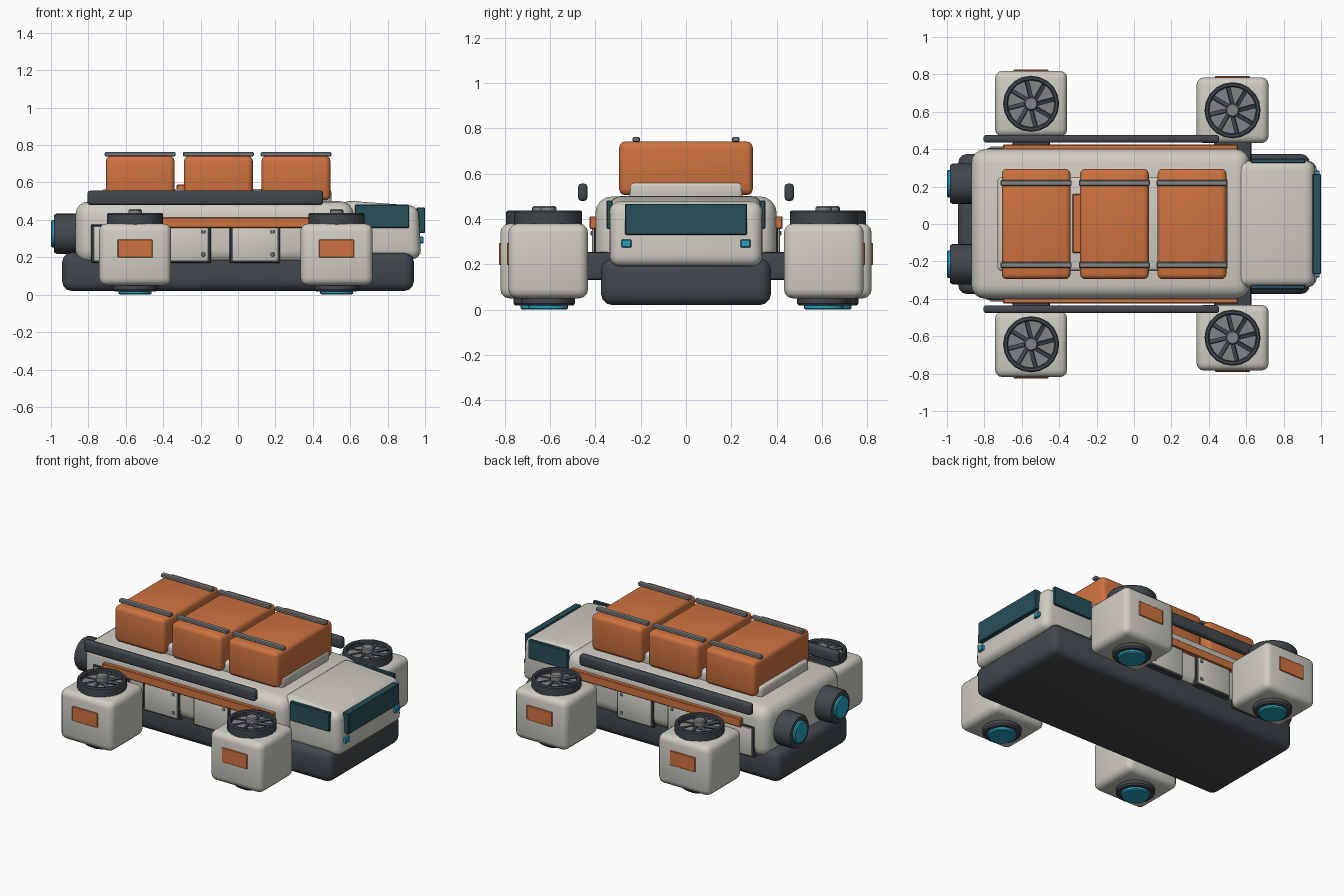
import bpy, bmesh, math
from mathutils import Matrix, Vector

if "Cube" in bpy.data.objects:
    bpy.data.objects.remove(bpy.data.objects["Cube"])


def material(name, rgb):
    m = bpy.data.materials.new(name)
    m.diffuse_color = (*rgb, 1)
    m.use_nodes = True
    m.node_tree.nodes["Principled BSDF"].inputs["Base Color"].default_value = m.diffuse_color
    return m


LIGHT = material("light_shell", (0.63, 0.61, 0.55))
DARK = material("dark_metal", (0.055, 0.063, 0.073))
GREY = material("mid_grey", (0.22, 0.23, 0.24))
ORANGE = material("orange_paint", (0.62, 0.17, 0.05))
GLASS = material("tinted_glass", (0.02, 0.08, 0.10))
CYAN = material("cyan_light", (0.02, 0.36, 0.52))


def finish(bm, name, mat, bevel=0, segments=3):
    if bevel:
        bmesh.ops.bevel(bm, geom=bm.edges[:], offset=bevel, segments=segments,
                        profile=0.5, affect='EDGES', clamp_overlap=True)
    bmesh.ops.recalc_face_normals(bm, faces=bm.faces[:])
    me = bpy.data.meshes.new(name)
    bm.to_mesh(me)
    bm.free()
    ob = bpy.data.objects.new(name, me)
    bpy.context.collection.objects.link(ob)
    me.materials.append(mat)
    bpy.ops.object.select_all(action='DESELECT')
    bpy.context.view_layer.objects.active = ob
    ob.select_set(True)
    bpy.ops.object.shade_smooth_by_angle(angle=math.radians(35))
    return ob


def box(name, mat, x, y, z, bevel=0, segments=3):
    """Box from (min, max) ranges."""
    bm = bmesh.new()
    bmesh.ops.create_cube(bm, size=1)
    for v in bm.verts:
        v.co = [(r[0] + r[1]) / 2 + c * (r[1] - r[0]) for c, r in zip(v.co, (x, y, z))]
    return finish(bm, name, mat, bevel, segments)


def lathe(name, mat, profile, centre, axis='Z', sides=24):
    """Revolve (radius, height) points about an axis through centre."""
    bm = bmesh.new()
    vs = [bm.verts.new((r, 0, h)) for r, h in profile]
    es = [bm.edges.new(p) for p in zip(vs, vs[1:])]
    bmesh.ops.spin(bm, geom=vs + es, cent=(0, 0, 0), axis=(0, 0, 1),
                   angle=math.tau, steps=sides, use_merge=True)
    bmesh.ops.remove_doubles(bm, verts=bm.verts[:], dist=1e-5)
    if axis == '-X':
        bm.transform(Matrix.Rotation(-math.pi / 2, 4, 'Y'))
    bm.transform(Matrix.Translation(centre))
    return finish(bm, name, mat)


def mirrored(s, a, b):
    return tuple(sorted((s * a, s * b)))


# Hull and main body
box("lower_hull", DARK, (-0.94, 0.94), (-0.375, 0.375), (0.02, 0.225), 0.05)
box("main_body", LIGHT, (-0.87, 0.62), (-0.40, 0.40), (0.165, 0.5), 0.075, 4)
box("cargo_deck", LIGHT, (-0.73, 0.5), (-0.25, 0.25), (0.48, 0.565), 0.02)

# Cabin with sloping roof and nose
bm = bmesh.new()
outline = [(0.55, 0.19), (0.98, 0.19), (0.965, 0.475), (0.55, 0.505)]
face = bm.faces.new([bm.verts.new((x, -0.338, z)) for x, z in outline])
ext = bmesh.ops.extrude_face_region(bm, geom=[face])
bmesh.ops.translate(bm, vec=(0, 0.676, 0),
                    verts=[v for v in ext['geom'] if isinstance(v, bmesh.types.BMVert)])
finish(bm, "cabin", LIGHT, 0.05, 4)
box("windshield", GLASS, (0.955, 1.0), (-0.268, 0.268), (0.33, 0.467), 0.004, 1)

# Cargo crates with straps
for i, x in enumerate((-0.523, -0.105, 0.31)):
    box(f"cargo_crate_{i}", ORANGE, (x - 0.184, x + 0.184), (-0.295, 0.295), (0.505, 0.742), 0.028)
    for s in (-1, 1):
        box(f"crate_strap_{i}", GREY, (x - 0.19, x + 0.19), mirrored(s, 0.203, 0.236),
            (0.74, 0.762), 0.005, 1)
box("deck_marker", ORANGE, (-0.328, -0.285), (-0.155, 0.16), (0.56, 0.588), 0.004, 1)


def lift_pod(s, x, y):
    """Ducted fan pod centred at x, y."""
    box("pod_arm", DARK, (x - 0.1, x + 0.1), mirrored(s, 0.3, y - 0.1), (0.13, 0.255), 0.015, 2)
    c = s * y
    box("pod_shell", LIGHT, (x - 0.193, x + 0.193), (c - 0.176, c + 0.176), (0.05, 0.38), 0.04)
    box("pod_panel", ORANGE, (x - 0.093, x + 0.093), mirrored(s, y + 0.16, y + 0.182),
        (0.198, 0.295), 0.003, 1)
    lathe("fan_ring", DARK, [(0.125, 0.37), (0.15, 0.37), (0.15, 0.43), (0.144, 0.437),
                             (0.131, 0.437), (0.125, 0.43), (0.125, 0.37)], (x, c, 0), sides=20)
    lathe("fan_disc", GREY, [(0, 0.405), (0.128, 0.405), (0.128, 0.37), (0, 0.37)], (x, c, 0), sides=20)
    lathe("fan_hub", GREY, [(0, 0.457), (0.03, 0.457), (0.036, 0.45), (0.036, 0.38)], (x, c, 0), sides=16)
    # swept, pitched blades
    bm = bmesh.new()
    for k in range(8):
        m = (Matrix.Translation((x, c, 0.42)) @ Matrix.Rotation(k * math.tau / 8, 4, 'Z')
             @ Matrix.Translation((0.078, 0.012, 0)) @ Matrix.Rotation(0.25, 4, 'Z')
             @ Matrix.Rotation(0.4, 4, 'X') @ Matrix.Diagonal((0.1, 0.022, 0.008, 1)))
        bmesh.ops.create_cube(bm, size=1, matrix=m)
    finish(bm, "fan_blades", DARK)
    lathe("pod_nozzle", DARK, [(0, 0.06), (0.118, 0.06), (0.118, 0.028), (0.11, 0.018),
                               (0.088, 0.018), (0.088, 0.03)], (x, c, 0))
    lathe("nozzle_glow", CYAN, [(0, 0.04), (0.088, 0.04), (0.088, 0.006), (0.08, 0), (0, 0)], (x, c, 0))


for s in (-1, 1):
    lift_pod(s, 0.527, 0.608)
    lift_pod(s, -0.55, 0.643)

    # Side rail, stripe, cabin window and headlight
    box("side_rail", DARK, (-0.805, 0.455), mirrored(s, 0.435, 0.476), (0.48, 0.556), 0.015)
    box("side_stripe", ORANGE, (-0.7, 0.555), mirrored(s, 0.38, 0.425), (0.357, 0.412), 0.004, 1)
    box("side_window", GLASS, (0.625, 0.915), mirrored(s, 0.325, 0.35), (0.357, 0.482), 0.004, 1)
    box("headlight", CYAN, (0.95, 0.992), mirrored(s, 0.24, 0.285), (0.275, 0.31), 0.004, 1)

    # Access hatches with bolts
    for x in (-0.65, -0.28, 0.09):
        box("hatch_frame", DARK, (x - 0.135, x + 0.135), mirrored(s, 0.37, 0.406), (0.17, 0.375), 0.004, 1)
        box("hatch_panel", LIGHT, (x - 0.122, x + 0.122), mirrored(s, 0.39, 0.414), (0.182, 0.363), 0.006, 2)
        for z in (0.215, 0.337):
            box("hatch_bolt", GREY, (x + 0.085, x + 0.105), mirrored(s, 0.4, 0.421),
                (z - 0.01, z + 0.01), 0.005, 2)

    # Rear thruster
    c = (0, s * 0.215, 0.326)
    lathe("rear_thruster", DARK, [(0, 0.8), (0.108, 0.8), (0.108, 0.97), (0.098, 0.985),
                                  (0.075, 0.985), (0.07, 0.96)], c, '-X')
    lathe("thruster_glow", CYAN, [(0, 0.93), (0.073, 0.93), (0.073, 0.994), (0.066, 1.0), (0, 1.0)], c, '-X')
